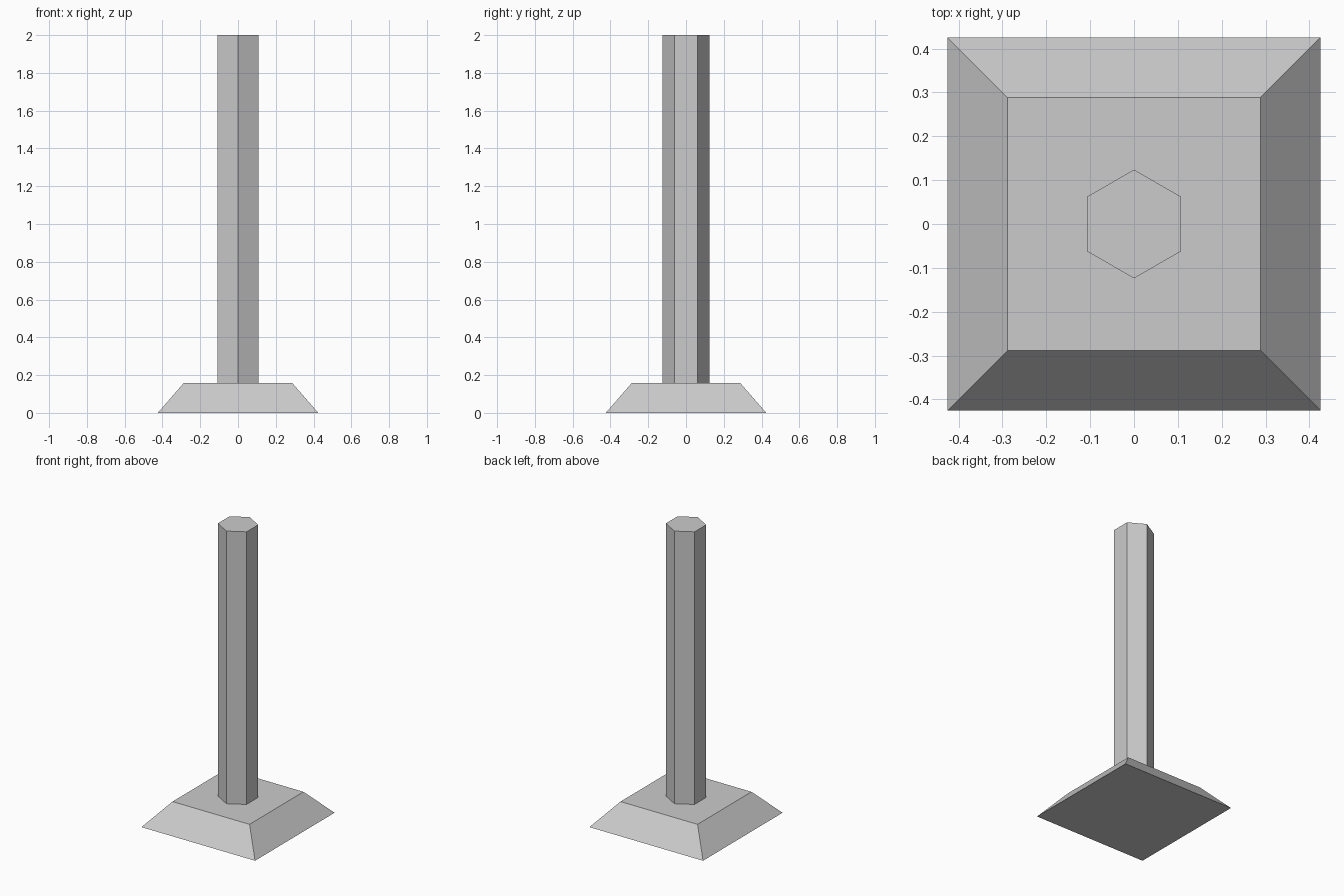
import bpy, bmesh
from math import radians, sqrt
from mathutils import Matrix

if "Cube" in bpy.data.objects:
    bpy.data.objects.remove(bpy.data.objects["Cube"])


def prism(name, sides, r_bottom, r_top, z0, z1, turn=0):
    """Flat-faced capped prism or frustum between two heights."""
    bm = bmesh.new()
    place = Matrix.Translation((0, 0, (z0 + z1) / 2)) @ Matrix.Rotation(radians(turn), 4, 'Z')
    bmesh.ops.create_cone(bm, cap_ends=True, segments=sides, radius1=r_bottom,
                          radius2=r_top, depth=z1 - z0, matrix=place)
    bmesh.ops.recalc_face_normals(bm, faces=bm.faces[:])
    mesh = bpy.data.meshes.new(name)
    bm.to_mesh(mesh)
    bm.free()
    obj = bpy.data.objects.new(name, mesh)
    bpy.context.collection.objects.link(obj)
    return obj


BASE_HEIGHT = 0.157

# Square tapered foot
prism("base", 4, 0.425 * sqrt(2), 0.288 * sqrt(2), 0, BASE_HEIGHT, turn=45)

# Hexagonal post with corners facing front and back
prism("post", 6, 0.124, 0.124, BASE_HEIGHT, 2.0)
